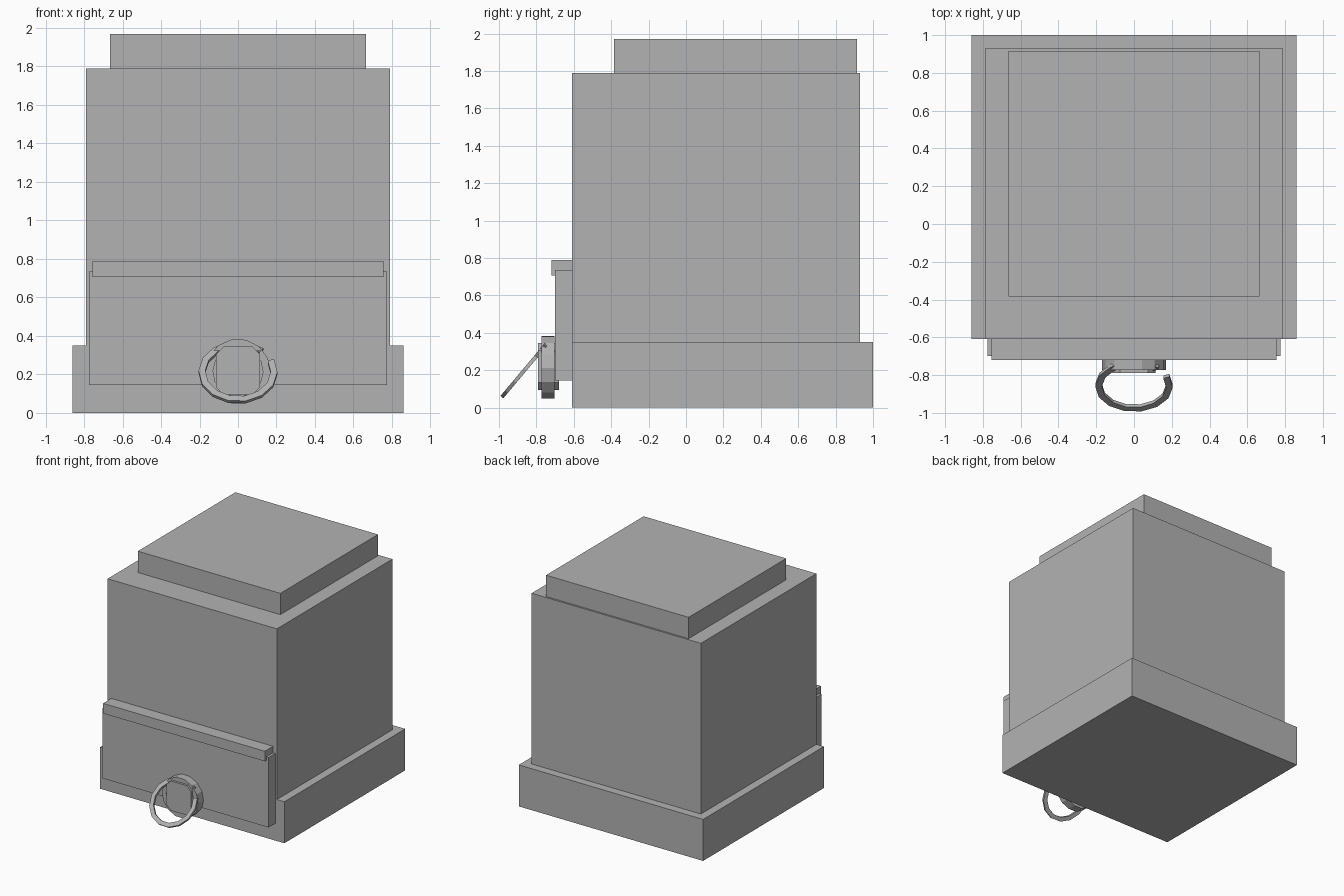
import bpy, bmesh, math
from mathutils import Matrix, Vector

if "Cube" in bpy.data.objects:
    bpy.data.objects.remove(bpy.data.objects["Cube"], do_unlink=True)

grey = bpy.data.materials.new("plain_grey")
grey.use_nodes = True
colour = (0.45, 0.45, 0.45, 1)
grey.diffuse_color = colour
grey.node_tree.nodes["Principled BSDF"].inputs["Base Color"].default_value = colour


def finish(name, bm):
    bmesh.ops.recalc_face_normals(bm, faces=bm.faces)
    mesh = bpy.data.meshes.new(name)
    bm.to_mesh(mesh)
    bm.free()
    mesh.materials.append(grey)
    obj = bpy.data.objects.new(name, mesh)
    bpy.context.collection.objects.link(obj)
    return obj


def box(name, half_x, y0, y1, z0, z1):
    bm = bmesh.new()
    size = Matrix.Diagonal((2 * half_x, y1 - y0, z1 - z0, 1))
    place = Matrix.Translation((0, (y0 + y1) / 2, (z0 + z1) / 2))
    bmesh.ops.create_cube(bm, size=1, matrix=place @ size)
    return finish(name, bm)


def ring(name, outer, inner, depth, matrix, sides, count):
    """Square-section ring; count below sides leaves an open gap."""
    bm = bmesh.new()
    section = [(outer, -depth / 2), (outer, depth / 2), (inner, depth / 2), (inner, -depth / 2)]
    loops = []
    steps = count if count == sides else count + 1
    for i in range(steps):
        a = math.radians(50) + math.tau * i / sides
        loops.append([bm.verts.new(matrix @ Vector((r * math.cos(a), y, r * math.sin(a))))
                      for r, y in section])
    for i in range(count):
        a, b = loops[i], loops[(i + 1) % steps]
        for k in range(4):
            n = (k + 1) % 4
            bm.faces.new((a[k], a[n], b[n], b[k]))
    if count < sides:
        bm.faces.new(loops[0])
        bm.faces.new(loops[-1])
    return finish(name, bm)


# Stacked cabinet
box("base", 0.86, -0.61, 1.0, 0, 0.35)
box("body", 0.79, -0.61, 0.93, 0.35, 1.79)
box("top_cap", 0.665, -0.385, 0.915, 1.79, 1.97)

# Front panel with its ledge
box("front_panel", 0.775, -0.70, -0.61, 0.145, 0.735)
box("panel_ledge", 0.755, -0.72, -0.61, 0.705, 0.79)

# Knob with chamfered corners
knob = bmesh.new()
w, h, c = 0.115, 0.125, 0.04
corners = [(w, h - c), (w - c, h), (c - w, h), (-w, h - c),
           (-w, c - h), (c - w, -h), (w - c, -h), (w, c - h)]
face = knob.faces.new([knob.verts.new((x, -0.79, 0.22 + z)) for x, z in corners])
new = bmesh.ops.extrude_face_region(knob, geom=[face], use_keep_orig=True)["geom"]
bmesh.ops.translate(knob, vec=(0, 0.11, 0),
                    verts=[v for v in new if isinstance(v, bmesh.types.BMVert)])
finish("knob", knob)

# Collar round the knob, and the open pull ring swung out from it
ring("knob_collar", 0.17, 0.13, 0.07, Matrix.Translation((0, -0.737, 0.215)), 14, 14)
swing = Matrix.Translation((0, -0.855, 0.21)) @ Matrix.Rotation(math.radians(-40), 4, "X")
ring("pull_ring", 0.205, 0.17, 0.02, swing, 14, 13)
